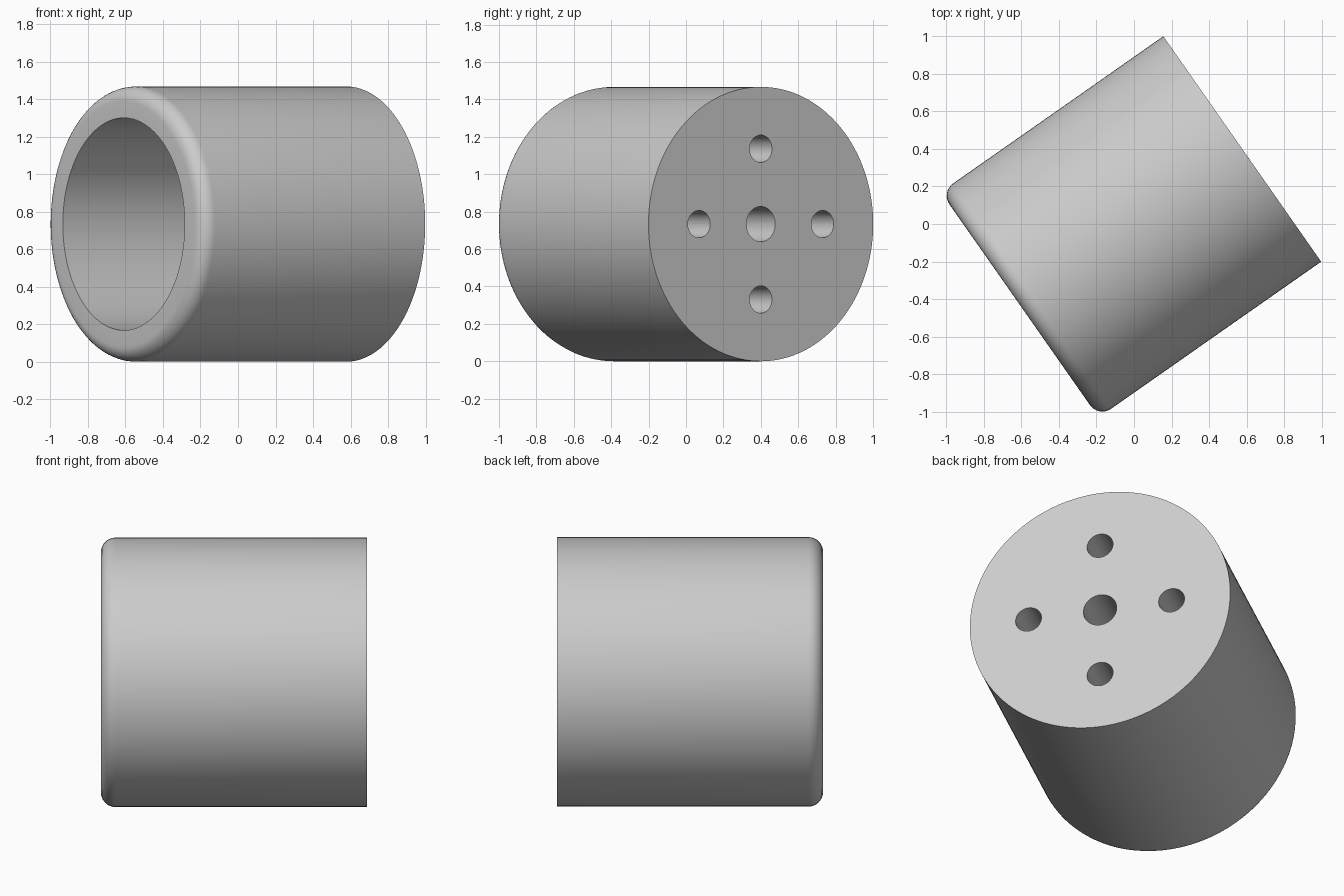
import bpy, bmesh
from math import pi, sin, cos, radians

if "Cube" in bpy.data.objects:
    bpy.data.objects.remove(bpy.data.objects["Cube"])

R, L, F = 0.7335, 1.448, 0.08      # outer radius, length, rim fillet
BORE, FLOOR = 0.566, 0.37          # socket radius, end wall thickness
SEG = 128


def finish(name, bm):
    bmesh.ops.recalc_face_normals(bm, faces=bm.faces)
    mesh = bpy.data.meshes.new(name)
    bm.to_mesh(mesh)
    bm.free()
    ob = bpy.data.objects.new(name, mesh)
    bpy.context.collection.objects.link(ob)
    return ob


# Cup body: profile (radius, height) revolved, end wall at z = 0
profile = [(0, 0), (R, 0)]
profile += [(R - F + F * cos(a), L - F + F * sin(a))
            for a in (i * pi / 16 for i in range(9))]
profile += [(BORE, L), (BORE, FLOOR), (0, FLOOR)]
bm = bmesh.new()
verts = [bm.verts.new((r, 0, z)) for r, z in profile]
edges = [bm.edges.new(pair) for pair in zip(verts, verts[1:])]
bmesh.ops.spin(bm, geom=verts + edges, cent=(0, 0, 0), axis=(0, 0, 1),
               angle=2 * pi, steps=SEG)
bmesh.ops.remove_doubles(bm, verts=bm.verts, dist=1e-5)
body = finish("cup_body", bm)

# Hole cutters: one centre hole and four around it
holes = [(0, 0, 0.094)]
holes += [(0.403 * cos(k * pi / 2), 0.403 * sin(k * pi / 2), 0.073) for k in range(4)]
bm = bmesh.new()
for x, y, r in holes:
    made = bmesh.ops.create_cone(bm, cap_ends=True, segments=48, radius1=r,
                                 radius2=r, depth=FLOOR + 0.2)
    bmesh.ops.translate(bm, verts=made["verts"], vec=(x, y, FLOOR / 2))
cutter = finish("hole_cutter", bm)
cutter.hide_render = True

mod = body.modifiers.new("end_holes", 'BOOLEAN')
mod.operation = 'DIFFERENCE'
mod.solver = 'EXACT'
mod.object = cutter
bpy.context.view_layer.objects.active = body
body.select_set(True)
bpy.ops.object.modifier_apply(modifier=mod.name)
bpy.data.objects.remove(cutter)

# Lay the cup on its side, turned 35 degrees
body.rotation_euler = (0, pi / 2, radians(215))
body.location = (0.577, 0.40, R)
bpy.ops.object.shade_smooth_by_angle(angle=radians(30))
